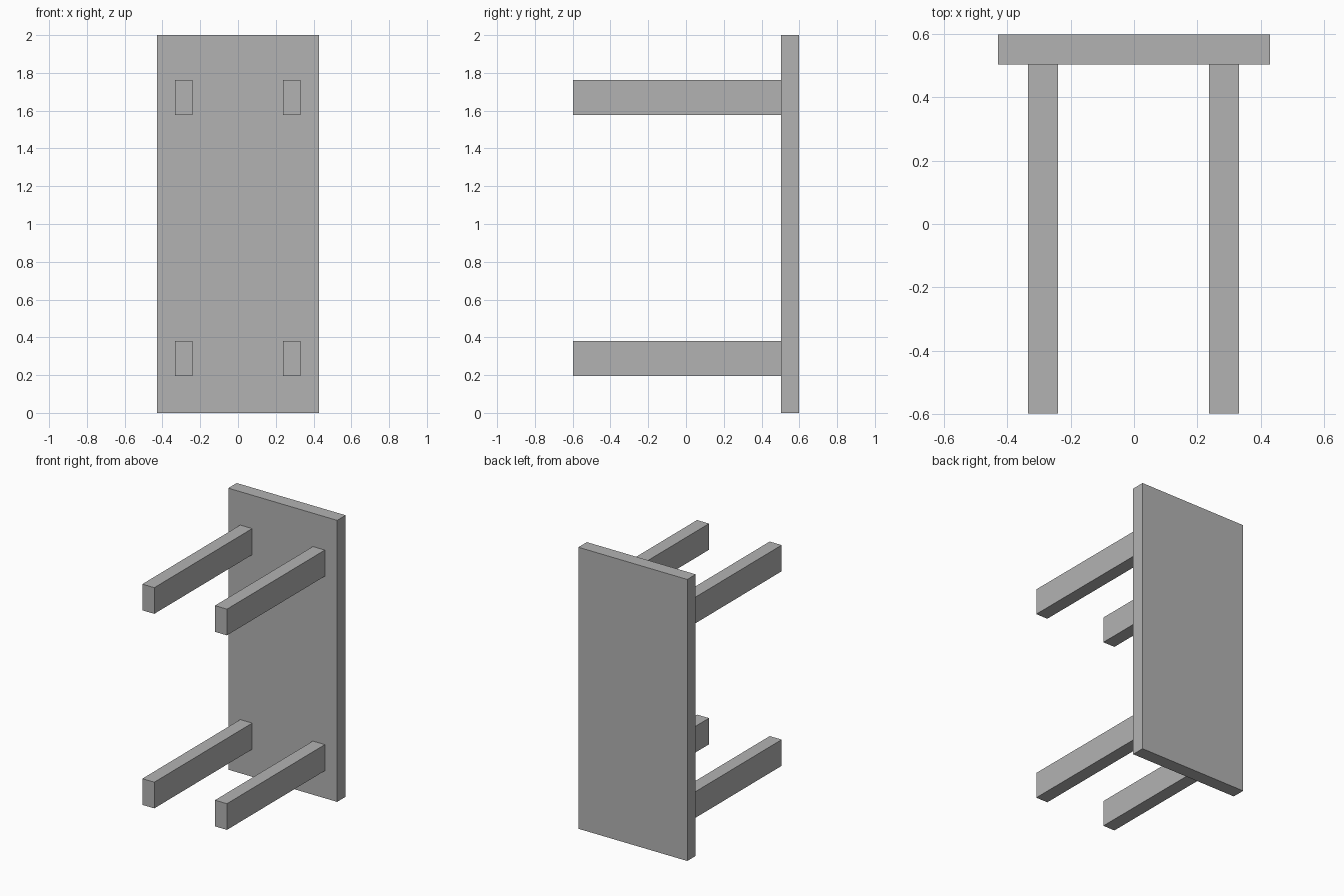
import bpy

cube = bpy.data.objects.get("Cube")
if cube:
    bpy.data.objects.remove(cube, do_unlink=True)

# Single plain grey for the whole table
grey = bpy.data.materials.new("plain_grey")
grey.use_nodes = True
color = (0.45, 0.45, 0.45, 1)
grey.diffuse_color = color
grey.node_tree.nodes["Principled BSDF"].inputs["Base Color"].default_value = color


def box(name, low, high):
    """Add a box spanning two opposite corners."""
    center = [(a + b) / 2 for a, b in zip(low, high)]
    bpy.ops.mesh.primitive_cube_add(size=1, location=center)
    obj = bpy.context.object
    obj.name = name
    obj.scale = [b - a for a, b in zip(low, high)]
    bpy.ops.object.transform_apply(location=False, rotation=False, scale=True)
    obj.data.materials.append(grey)
    return obj


FRONT, JOINT, BACK = -0.597, 0.502, 0.597

# Table top standing on its short edge
box("table_top", (-0.428, JOINT, 0), (0.428, BACK, 2))

# Four legs reaching forward from the table top
for side, x in (("right", -0.287), ("left", 0.284)):
    for level, z in (("lower", 0.288), ("upper", 1.67)):
        box(f"{level}_{side}_leg",
            (x - 0.047, FRONT, z - 0.093), (x + 0.047, JOINT, z + 0.093))
